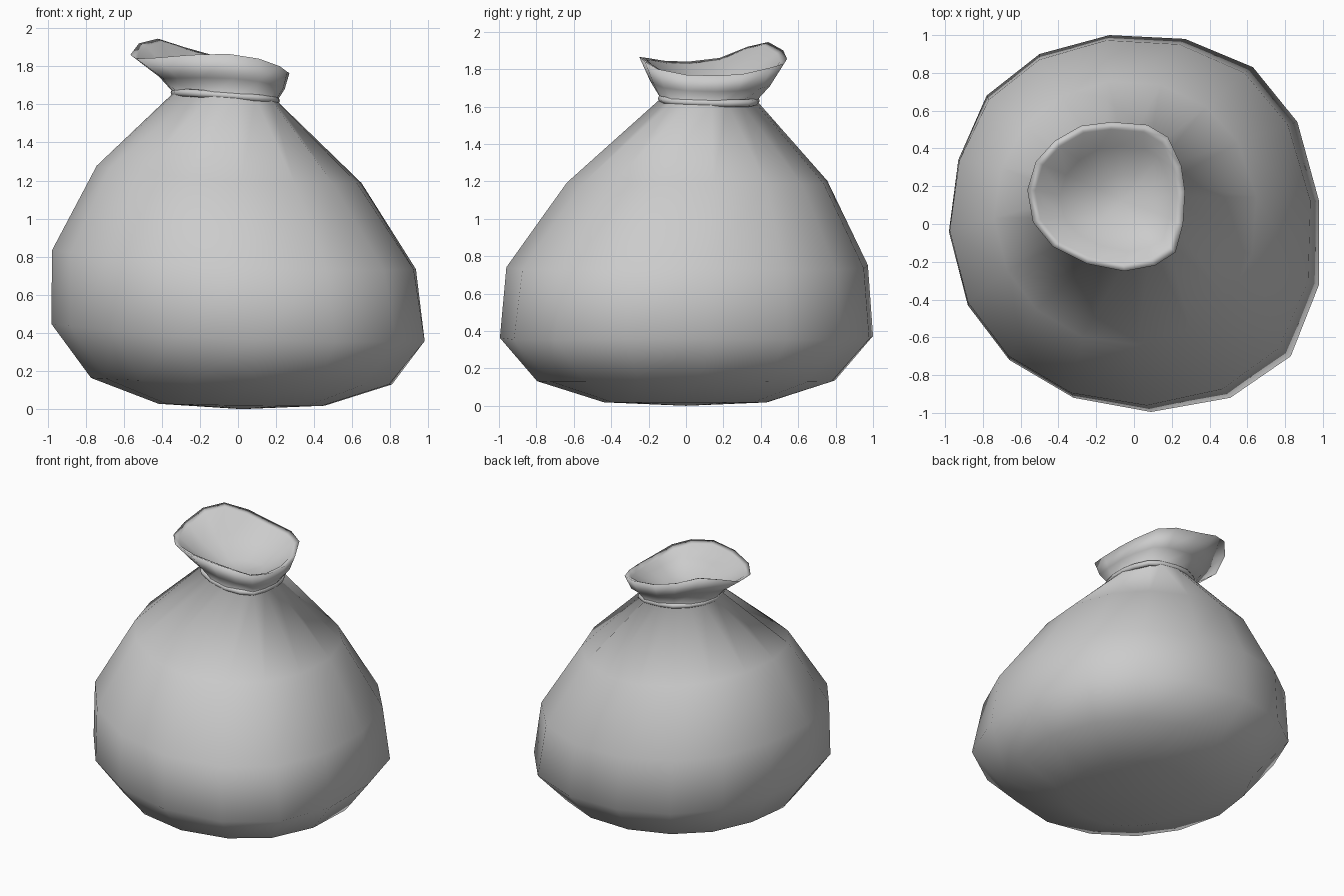
import bpy, bmesh, math
from mathutils import Vector

if "Cube" in bpy.data.objects:
    bpy.data.objects.remove(bpy.data.objects["Cube"])

N = 16

# slightly uneven outline of the belly, seen from above
BELLY = [Vector((x, y, 0)) for x, y in [
    (.98, .12), (.865, .54), (.63, .83), (.27, .98), (-.13, 1.0), (-.50, .90),
    (-.78, .68), (-.93, .34), (-.98, -.04), (-.88, -.43), (-.66, -.72),
    (-.32, -.92), (.09, -.995), (.51, -.92), (.83, -.70), (.98, -.32)]]
# open mouth of the sack
LIP = [Vector(p) for p in [
    (.27, .17, 1.765), (.25, .31, 1.775), (.18, .46, 1.81), (.07, .525, 1.83),
    (-.12, .54, 1.855), (-.28, .52, 1.90), (-.42, .44, 1.945), (-.52, .33, 1.92),
    (-.565, .18, 1.86), (-.535, .01, 1.84), (-.43, -.12, 1.845), (-.25, -.21, 1.86),
    (-.05, -.25, 1.865), (.11, -.22, 1.84), (.22, -.15, 1.80), (.26, 0, 1.77)]]
LIP_C = Vector((-.145, .15, 1.84))
NECK_C = Vector((-.065, .125, 1.64))


def body_ring(cx, cy, r, z, tilt, uneven):
    """Belly ring: uneven blends from round to the belly outline."""
    ring = []
    for b in BELLY:
        d = b.normalized().lerp(b, uneven) * r
        a = math.atan2(b.y, b.x)
        ring.append(Vector((cx + d.x, cy + d.y,
                            z - tilt * math.cos(a) + tilt * .4 * math.cos(2 * a))))
    return ring


def neck_ring(scale, pleats={}):
    """Mouth outline drawn together at the neck; pleats pull corners inward."""
    ring = []
    for k, p in enumerate(LIP):
        d = (p - LIP_C) * scale * pleats.get(k, 1)
        ring.append(Vector((NECK_C.x + d.x, NECK_C.y + d.y,
                            NECK_C.z - .08 * d.x - .03 * d.y)))
    return ring


neck = neck_ring(.65, {10: .8, 1: .9, 2: .82, 13: .94, 5: .94})

# flaring collar between the tie and the mouth
collar = []
for b, n, p in zip(BELLY, neck_ring(.66), LIP):
    t = .46 + .14 * b.x
    collar.append(Vector((n.x + (p.x - n.x) * t, n.y + (p.y - n.y) * t,
                          n.z + (p.z - n.z) * .42)))


def inner(scale, drop, flat):
    """Ring inside the mouth, flattened towards the bowl bottom."""
    ring = []
    for p in LIP:
        q = LIP_C.lerp(p, scale)
        z = p.z * (1 - flat) + 1.80 * flat - drop
        shift = (NECK_C - LIP_C) * flat
        ring.append(Vector((q.x + shift.x, q.y + shift.y, z)))
    return ring


rings = [
    body_ring(.02, 0, .44, .021, .005, .3),
    body_ring(.02, 0, .80, .14, .017, .5),
    body_ring(0, 0, 1.0, .385, .045, 1),
    body_ring(-.02, .005, .97, .765, .05, .7),
    body_ring(-.045, .06, .70, 1.215, .045, .2),
    neck, collar, LIP,
    inner(.90, .015, 0),
    inner(.70, .07, .6),
    inner(.35, .13, 1),
]

# sack cloth: bottom, belly, neck, collar and mouth lining
bm = bmesh.new()
bottom = bm.verts.new((.02, 0, 0))
lining = bm.verts.new((NECK_C.x, NECK_C.y, 1.655))
vr = [[bm.verts.new(p) for p in r] for r in rings]
for k in range(N):
    j = (k + 1) % N
    bm.faces.new((bottom, vr[0][j], vr[0][k]))
    for lo, hi in zip(vr, vr[1:]):
        bm.faces.new((lo[k], lo[j], hi[j], hi[k]))
    bm.faces.new((vr[-1][k], vr[-1][j], lining))
for f in bm.faces:
    f.smooth = True
me = bpy.data.meshes.new("sack")
bm.to_mesh(me)
bm.free()
sack = bpy.data.objects.new("sack", me)
bpy.context.collection.objects.link(sack)

# cord tied around the neck
cu = bpy.data.curves.new("tie_cord", 'CURVE')
cu.dimensions = '3D'
cu.bevel_depth = .02
cu.bevel_resolution = 2
sp = cu.splines.new('POLY')
sp.points.add(N - 1)
for pt, p in zip(sp.points, neck_ring(.64)):
    pt.co = (p.x, p.y, p.z, 1)
sp.use_cyclic_u = True
sp.use_smooth = True
cord = bpy.data.objects.new("tie_cord", cu)
bpy.context.collection.objects.link(cord)
bpy.context.view_layer.objects.active = cord
cord.select_set(True)
bpy.ops.object.convert(target='MESH')
